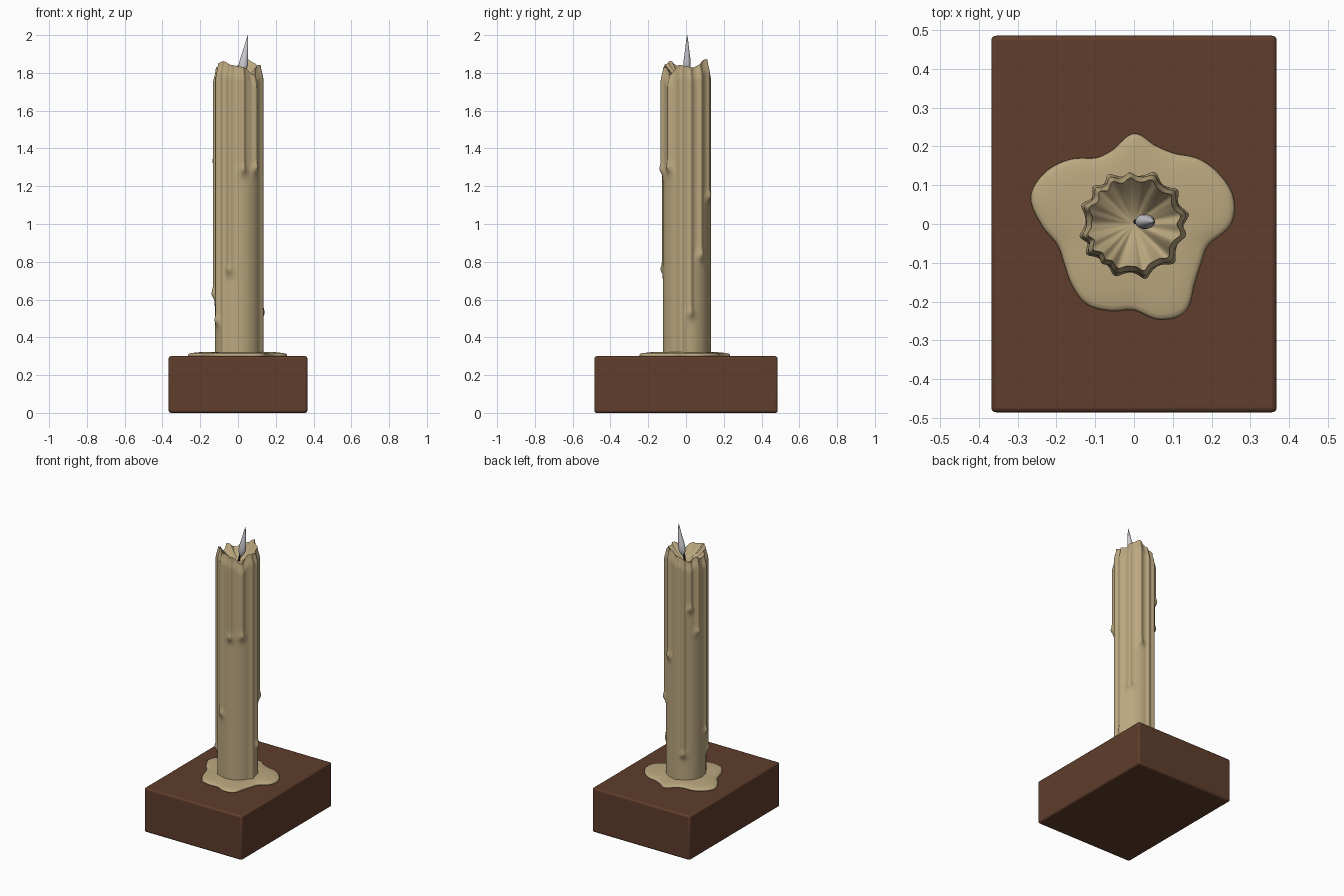
import bpy, bmesh, math
from math import sin, cos, pi, exp, radians

if "Cube" in bpy.data.objects:
    bpy.data.objects.remove(bpy.data.objects["Cube"])


def material(name, rgb):
    m = bpy.data.materials.new(name)
    m.diffuse_color = (*rgb, 1)
    m.use_nodes = True
    m.node_tree.nodes["Principled BSDF"].inputs["Base Color"].default_value = m.diffuse_color
    return m


WAX = material("beige wax", (0.50, 0.39, 0.215))
WOOD = material("brown wood", (0.115, 0.047, 0.025))
FLAME = material("pale flame", (0.62, 0.62, 0.66))
BLACK = material("black wick", (0.01, 0.01, 0.01))


def periodic(table, angle):
    """Smooth closed curve through evenly spaced values (angle in radians)."""
    n = len(table)
    u = (angle / (2 * pi) % 1) * n
    i, t = int(u), u - int(u)
    a, b, c, d = (table[(i + k) % n] for k in (-1, 0, 1, 2))
    return b + 0.5 * t * (c - a + t * (2*a - 5*b + 4*c - d + t * (3*(b - c) + d - a)))


def smoothstep(t):
    t = min(1, max(0, t))
    return t * t * (3 - 2 * t)


def skin(name, rings, mat, angle=50):
    """Join rings of points with quads and close both ends."""
    bm = bmesh.new()
    loops = [[bm.verts.new(p) for p in ring] for ring in rings]
    n = len(rings[0])
    for lo, hi in zip(loops, loops[1:]):
        for i in range(n):
            j = (i + 1) % n
            bm.faces.new((lo[i], lo[j], hi[j], hi[i]))
    bm.faces.new(loops[0][::-1])
    bm.faces.new(loops[-1])
    bmesh.ops.recalc_face_normals(bm, faces=bm.faces)
    me = bpy.data.meshes.new(name)
    bm.to_mesh(me)
    bm.free()
    me.materials.append(mat)
    ob = bpy.data.objects.new(name, me)
    bpy.context.collection.objects.link(ob)
    bpy.ops.object.select_all(action='DESELECT')
    bpy.context.view_layer.objects.active = ob
    ob.select_set(True)
    bpy.ops.object.shade_smooth_by_angle(angle=radians(angle))
    return ob


# wooden base block
bpy.ops.mesh.primitive_cube_add(size=1, location=(0, 0, 0.15))
base = bpy.context.object
base.name = "base_block"
base.scale = (0.735, 0.97, 0.30)
bpy.ops.object.transform_apply(scale=True)
base.data.materials.append(WOOD)
bevel = base.modifiers.new("soft edges", 'BEVEL')
bevel.width, bevel.segments = 0.012, 3
bpy.ops.object.shade_smooth_by_angle(angle=radians(40))

# melted puddle: lobed outline, rounded lip
PUDDLE = [.25, .265, .255, .237, .21, .21, .233, .20, .197, .235, .265, .275,
          .24, .205, .207, .225, .24, .232, .222, .255, .262, .22, .20, .20]
N = 180
ANG = [2 * pi * i / N for i in range(N)]
rings = []
for inset, z in ((.006, .297), (0, .303), (.001, .308), (.006, .313), (.016, .316),
                 (.04, .319), (.07, .322)):
    rings.append([((periodic(PUDDLE, a) - inset) * cos(a),
                   (periodic(PUDDLE, a) - inset) * sin(a), z) for a in ANG])
skin("wax_puddle", rings, WAX, 60)

# candle: drips are (direction in degrees, lower end, width, height)
DRIPS = [(250, .75, .15, .012), (282, 1.28, .13, .014), (316, 1.29, .15, .014),
         (348, .20, .17, .014), (10, .52, .15, .013), (38, .83, .14, .012),
         (68, 1.14, .15, .013), (95, .20, .13, .010), (117, .49, .13, .013),
         (137, 1.48, .12, .013), (160, 1.32, .14, .014), (193, .62, .13, .013),
         (212, .48, .14, .015), (231, .20, .12, .008)]
# rim height every 22.5 degrees, starting at +x
RIM = [1.835, 1.83, 1.855, 1.872, 1.84, 1.825, 1.80, 1.83,
       1.80, 1.835, 1.862, 1.845, 1.835, 1.825, 1.79, 1.84]


def wax_radius(a, z):
    bump = 0
    for deg, end, width, height in DRIPS:
        d = (a - radians(deg) + pi) % (2 * pi) - pi
        if abs(d) > 0.7:
            continue
        strand = height * smoothstep((z - end + .02) / .04) * exp(-(d / width) ** 2 * 1.6)
        bead = .011 * exp(-(d / .2) ** 2 - ((z - end) / .028) ** 2)
        bump = max(bump, strand + bead)
    return 0.123 + bump


ROWS = 150
rings = []
for k in range(ROWS + 1):
    ring = []
    for a in ANG:
        top = periodic(RIM, a)
        z = .29 + (top - .29) * k / ROWS
        r = wax_radius(a, z) - .014 * smoothstep((z - top + .075) / .075)
        ring.append((r * cos(a), r * sin(a), z))
    rings.append(ring)
# hollow bowl at the top
for t in (.97, .93, .86, .78, .68, .56, .42, .28, .14, .03):
    ring = []
    for a in ANG:
        top = periodic(RIM, a)
        r = t * (wax_radius(a, top) - .014)
        z = 1.755 + (top - 1.755) * t ** 1.7
        ring.append((r * cos(a), r * sin(a), z))
    rings.append(ring)
skin("candle", rings, WAX, 60)


def stack(levels, n):
    """Elliptical rings from (x, z, half width x, half width y)."""
    return [[(x + rx * cos(2 * pi * i / n), .006 + ry * sin(2 * pi * i / n), z)
             for i in range(n)] for x, z, rx, ry in levels]


# wick
skin("wick", stack([(.004, 1.745, .006, .006), (.006, 1.78, .006, .006),
                    (.014, 1.81, .006, .006), (.022, 1.83, .005, .005)], 10), BLACK)

# curved flame
skin("flame", stack([(.018, 1.785, .002, .002), (.020, 1.795, .010, .008),
                     (.024, 1.815, .020, .016), (.028, 1.84, .025, .019),
                     (.032, 1.87, .022, .018), (.037, 1.90, .017, .014),
                     (.042, 1.93, .012, .010), (.047, 1.965, .007, .006),
                     (.052, 2.0, .0008, .0008)], 24), FLAME)
